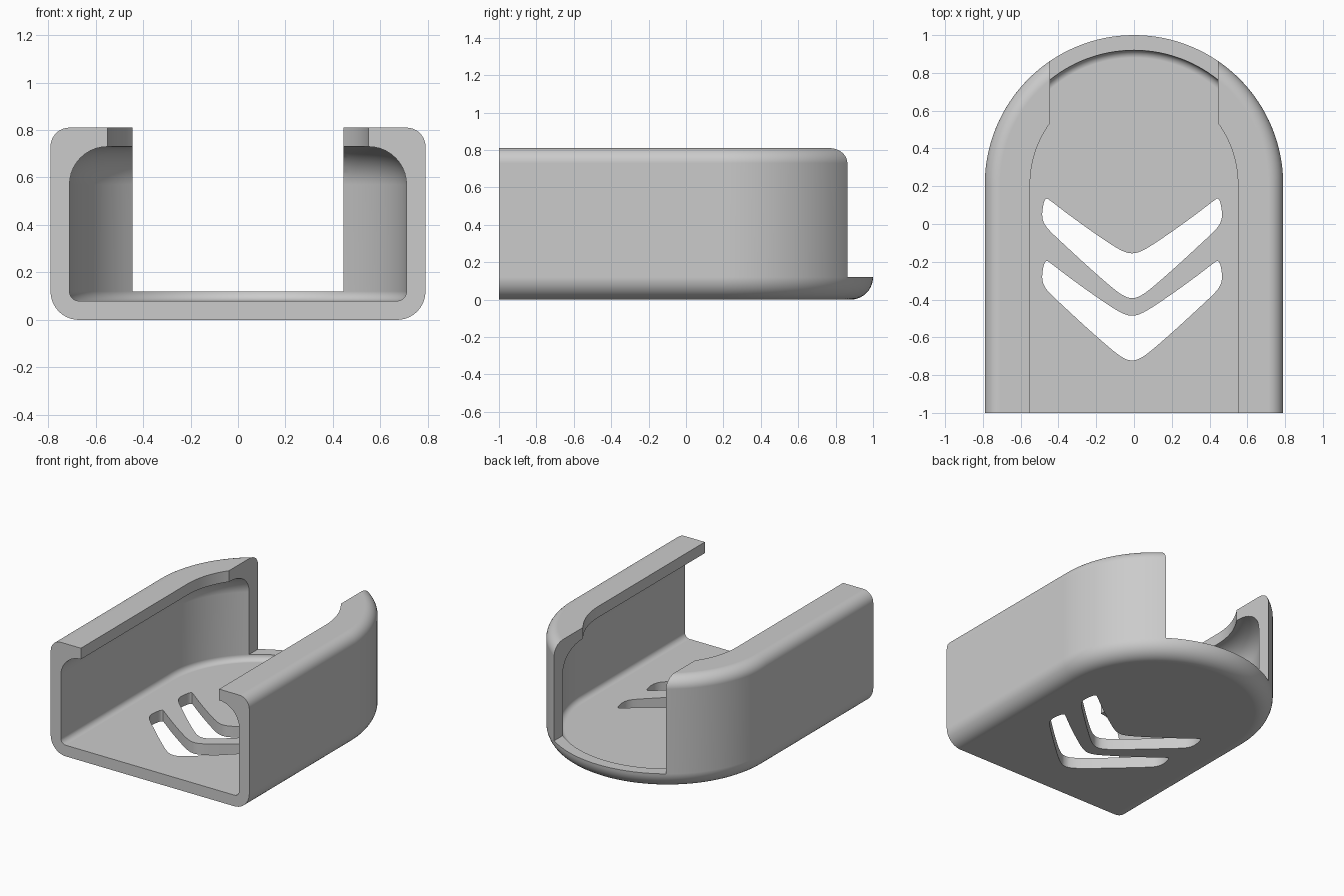
import bpy, bmesh, math
from mathutils import Vector

default = bpy.data.objects.get("Cube")
if default:
    bpy.data.objects.remove(default, do_unlink=True)

ARC_Y = 0.21      # centre of the rounded back end
ARC_STEPS = 64
FILLET_STEPS = 10

grey = bpy.data.materials.new("plain grey")
grey.use_nodes = True
colour = (0.6, 0.6, 0.6, 1)
grey.diffuse_color = colour
grey.node_tree.nodes["Principled BSDF"].inputs["Base Color"].default_value = colour


def loft(name, rings):
    """Skin a stack of closed rings and cap both ends."""
    bm = bmesh.new()
    loops = [[bm.verts.new(p) for p in ring] for ring in rings]
    n = len(loops[0])
    for low, high in zip(loops, loops[1:]):
        for i in range(n):
            j = (i + 1) % n
            bm.faces.new((low[i], low[j], high[j], high[i]))
    bm.faces.new(loops[0][::-1])
    bm.faces.new(loops[-1])
    bmesh.ops.recalc_face_normals(bm, faces=bm.faces)
    mesh = bpy.data.meshes.new(name)
    bm.to_mesh(mesh)
    bm.free()
    mesh.materials.append(grey)
    obj = bpy.data.objects.new(name, mesh)
    bpy.context.collection.objects.link(obj)
    return obj


def u_ring(radius, z, front):
    """Straight-sided outline with a half-round back."""
    ring = [(-radius, front, z), (radius, front, z)]
    for i in range(ARC_STEPS + 1):
        a = math.pi * i / ARC_STEPS
        ring.append((radius * math.cos(a), ARC_Y + radius * math.sin(a), z))
    return ring


def fillet(radius, z, size, start):
    """Quarter-round profile about (radius, z), as (radius, z) pairs."""
    steps = [start + math.pi / 2 * i / FILLET_STEPS for i in range(FILLET_STEPS + 1)]
    return [(radius + size * math.cos(a), z + size * math.sin(a)) for a in steps]


def smooth_loop(points, steps=5):
    """Closed Catmull-Rom curve through the points."""
    pts = [Vector(p) for p in points]
    n, out = len(pts), []
    for i in range(n):
        a, b, c, d = (pts[(i + k) % n] for k in (-1, 0, 1, 2))
        for s in range(steps):
            t = s / steps
            out.append(0.5 * (2 * b + (c - a) * t + (2 * a - 5 * b + 4 * c - d) * t ** 2
                              + (3 * b - a - 3 * c + d) * t ** 3))
    return out


def cut(target, cutter):
    mod = target.modifiers.new("cut", "BOOLEAN")
    mod.operation = "DIFFERENCE"
    mod.solver = "EXACT"
    mod.object = cutter
    bpy.context.view_layer.objects.active = target
    bpy.ops.object.modifier_apply(modifier=mod.name)
    bpy.data.objects.remove(cutter, do_unlink=True)


# Outer shell with rounded bottom and top edges
outer = fillet(0.67, 0.12, 0.12, -math.pi / 2) + fillet(0.71, 0.73, 0.08, 0)
shell = loft("holder_shell", [u_ring(r, z, -1) for r, z in outer])

# Cavity, open at the front and through the top slot
inner = fillet(0.67, 0.12, 0.04, -math.pi / 2) + fillet(0.55, 0.57, 0.16, 0) + [(0.55, 1)]
cut(shell, loft("cavity_cutter", [u_ring(r, z, -1.2) for r, z in inner]))

# Opening through the back wall, leaving a low rim
corners = [(-0.445, 0.3), (0.445, 0.3), (0.445, 1.2), (-0.445, 1.2)]
cut(shell, loft("back_cutter", [[(x, y, z) for x, y in corners] for z in (0.12, 1.1)]))

# Two chevron holes through the floor
half = [(0.04, -0.147), (0.1, -0.115), (0.22, -0.034), (0.34, 0.053), (0.435, 0.125),
        (0.455, 0.133), (0.468, 0.11), (0.476, 0.05), (0.466, 0.005), (0.434, -0.038),
        (0.34, -0.127), (0.22, -0.237), (0.1, -0.341), (0.04, -0.382)]
outline = ([(0, -0.155)] + half + [(0, -0.392)] + [(-x, y) for x, y in reversed(half)])
for shift in (0, -0.33):
    loop = smooth_loop(outline)
    cut(shell, loft("chevron_cutter",
                    [[(p.x - 0.01, p.y + shift, z) for p in loop] for z in (-0.1, 0.2)]))

# Smooth rounded surfaces, crisp cut edges
bpy.ops.object.select_all(action="DESELECT")
shell.select_set(True)
bpy.context.view_layer.objects.active = shell
bpy.ops.object.shade_smooth_by_angle(angle=math.radians(30))
weighted = shell.modifiers.new("weighted normals", "WEIGHTED_NORMAL")
weighted.keep_sharp = True
